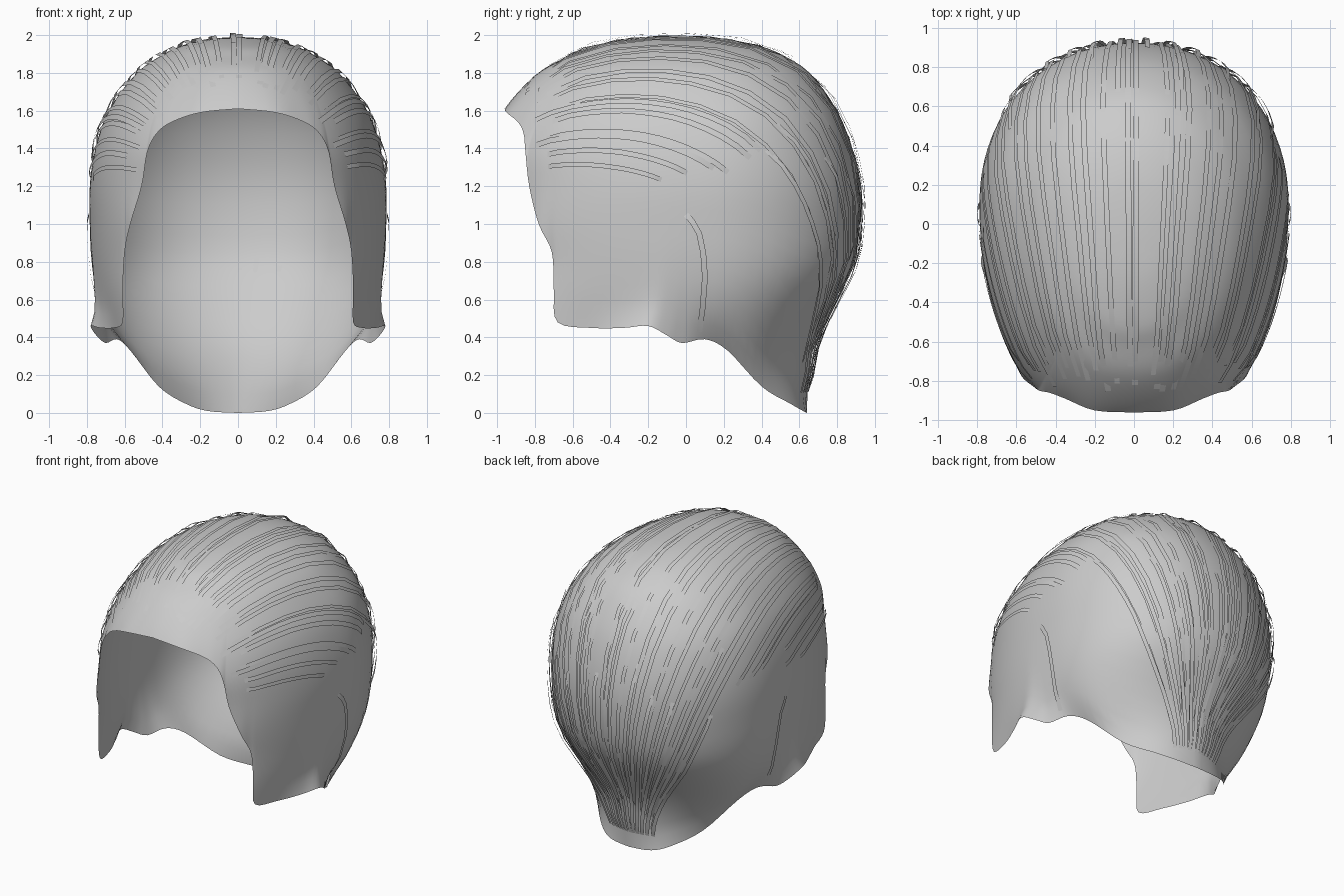
import bpy, math, random
from mathutils import Vector
from mathutils.bvhtree import BVHTree

random.seed(4)
cube = bpy.data.objects.get("Cube")
if cube:
    bpy.data.objects.remove(cube)

grey = bpy.data.materials.new("hair_grey")
grey.use_nodes = True
tone = (0.6, 0.6, 0.6, 1)
grey.diffuse_color = tone
grey.node_tree.nodes["Principled BSDF"].inputs["Base Color"].default_value = tone


def catmull(points, steps):
    """Smooth a list of points into a denser one."""
    pts = [Vector(p) for p in points]
    out = []
    for i in range(len(pts) - 1):
        p1, p2 = pts[i], pts[i + 1]
        m1 = (p2 - pts[max(i - 1, 0)]) / 2
        m2 = (pts[min(i + 2, len(pts) - 1)] - p1) / 2
        for k in range(steps):
            t = k / steps
            out.append(p1 + m1 * t + (3 * (p2 - p1) - 2 * m1 - m2) * t * t
                       + (2 * (p1 - p2) + m1 + m2) * t ** 3)
    return out + [pts[-1]]


def make_object(name, verts, faces):
    mesh = bpy.data.meshes.new(name)
    mesh.from_pydata(verts, [], faces)
    mesh.materials.append(grey)
    mesh.update()
    obj = bpy.data.objects.new(name, mesh)
    bpy.context.collection.objects.link(obj)
    bpy.ops.object.select_all(action="DESELECT")
    obj.select_set(True)
    bpy.context.view_layer.objects.active = obj
    bpy.ops.object.shade_smooth_by_angle(angle=math.radians(50))
    return obj


# Head outline by height: half width, front, widest point, back, height
LEVELS = catmull([
    (0, -.04, -.04, -.04, 1.99), (.16, -.28, -.02, .2, 1.98), (.31, -.5, 0, .4, 1.94),
    (.41, -.62, .02, .52, 1.89), (.54, -.79, .05, .66, 1.795), (.685, -.975, .1, .8, 1.6),
    (.755, -1.08, .1, .88, 1.4), (.785, -1.095, .1, .92, 1.2), (.785, -1.13, .1, .92, 1),
    (.775, -1.13, .1, .89, .8), (.74, -1.2, .1, .79, .6), (.66, -1.3, .1, .69, .4),
    (.53, -1.3, .1, .65, .2), (.45, -1.3, .1, .64, 0)], 6)

# Hairline and lower edge of one half, from the forehead to the nape
EDGE = catmull([
    (0, -.96, 1.61), (.2, -.95, 1.59), (.35, -.89, 1.54), (.43, -.86, 1.48),
    (.48, -.85, 1.38), (.51, -.83, 1.2), (.57, -.78, 1), (.6, -.71, .85),
    (.61, -.7, .65), (.61, -.68, .48), (.66, -.5, .45), (.73, -.33, .45),
    (.78, -.2, .46), (.75, -.1, .41), (.7, -.02, .37), (.64, .1, .39),
    (.57, .22, .33), (.42, .4, .14), (.28, .55, .05), (.16, .62, .01), (0, .64, 0)], 4)


def level(z):
    for hi, lo in zip(LEVELS, LEVELS[1:]):
        if z >= lo[4]:
            return hi.lerp(lo, (hi[4] - z) / max(hi[4] - lo[4], 1e-6))
    return LEVELS[-1]


def roundness(z, behind):
    """The neck pinches in at the back, below the ears."""
    return .95 + (.4 * max(0, .7 - z) if behind else 0)


def head_point(angle, z):
    w, front, mid, back, _ = level(z)
    c, s = math.cos(angle), math.sin(angle)
    reach = mid - front if c > 0 else back - mid
    p = roundness(z, c < 0)
    return Vector((w * abs(s) ** p, mid - math.copysign(abs(c) ** p, c) * reach, z))


def edge_angle(e):
    w, front, mid, back, _ = level(e.z)
    behind = e.y > mid
    reach = back - mid if behind else mid - front
    q = 1 / roundness(e.z, behind)
    depth = (abs(mid - e.y) / reach) ** q
    return math.atan2((max(e.x, 0) / w) ** q, -depth if behind else depth)


# Cap: columns run from the crown down to the edge
ROWS = 32
CROWN = LEVELS[0][4]
columns = []
for e in EDGE:
    a = edge_angle(e)
    shift = e - head_point(a, e.z)
    col = []
    for r in range(1, ROWS + 1):
        t = r / ROWS
        rise = (CROWN - e.z) * math.cos(t * math.pi / 2)
        col.append(head_point(a, e.z + rise) + shift * math.exp(-rise / .11))
    columns.append(col)
columns += [[Vector((-p.x, p.y, p.z)) for p in c] for c in columns[-2:0:-1]]
n = len(columns)
verts = [Vector((0, -.04, CROWN))] + [p for c in columns for p in c]
faces = []
for j in range(n):
    a, b = 1 + j * ROWS, 1 + (j + 1) % n * ROWS
    faces.append((0, a, b))
    faces += [(a + r, a + r + 1, b + r + 1, b + r) for r in range(ROWS - 1)]
make_object("hair_cap", verts, faces)
tree = BVHTree.FromPolygons(verts, faces)

# Strands: thin ribbons laid on the cap
strand_verts, strand_faces = [], []


def ribbon(hits, width, lift):
    if len(hits) < 3:
        return
    base, last = len(strand_verts), len(hits) - 1
    for i, (p, nor) in enumerate(hits):
        along = hits[min(i + 1, last)][0] - hits[max(i - 1, 0)][0]
        side = nor.cross(along).normalized() * width / 2
        off = nor * (lift if 0 < i < last else .004)
        strand_verts.extend((p + off - side, p + off + side))
    for i in range(last):
        k = base + 2 * i
        strand_faces.append((k, k + 1, k + 3, k + 2))


def cast(origin, direction):
    hit, nor, _, _ = tree.ray_cast(origin, direction)
    if hit is None:
        return None
    return hit, (nor if nor.dot(direction) > 0 else -nor)


# Swept-back strands fan out around a bent core from forehead to nape
START, BEND, END = Vector((0, -1, 1.24)), Vector((0, .4, 1.5)), Vector((0, .5, .04))


def swept(tilt, s0, s1, width, lift):
    hits = []
    for i in range(13):
        s = s0 + (s1 - s0) * i / 12
        origin = START * (1 - s) ** 2 + BEND * 2 * s * (1 - s) + END * s * s
        along = ((BEND - START) * (1 - s) + (END - BEND) * s).normalized()
        up = Vector((1, 0, 0)).cross(along)
        hits.append(cast(origin, up * math.cos(tilt) + Vector((math.sin(tilt), 0, 0))))
    ribbon([h for h in hits if h], width, lift)


COUNT = 32
for i in range(COUNT):
    spread = 2 * i / (COUNT - 1) - 1
    tilt = math.radians(87) * spread + random.uniform(-.04, .04)
    s0 = random.uniform(.07, .12)
    if abs(spread) < .62:
        s1 = random.uniform(.88, .97)
    else:
        s1 = random.uniform(.3, .4) + .6 * (1 - abs(spread))
    swept(tilt, s0, s1, random.uniform(.022, .032), random.uniform(.014, .022))
# Looser strands gathered along the nape
for i in range(12):
    tilt = math.radians(-56 + 112 * i / 11)
    swept(tilt, random.uniform(.5, .65), .98, .026, .028)
# Strand in front of each ear
for sign in (-1, 1):
    path = [(0, 1.05), (.07, .95), (.1, .72), (.07, .43)]
    hits = [cast(Vector((0, y, z)), Vector((sign, 0, 0))) for y, z in catmull(path, 2)]
    ribbon([h for h in hits if h], .03, .014)
make_object("hair_strands", strand_verts, strand_faces)
